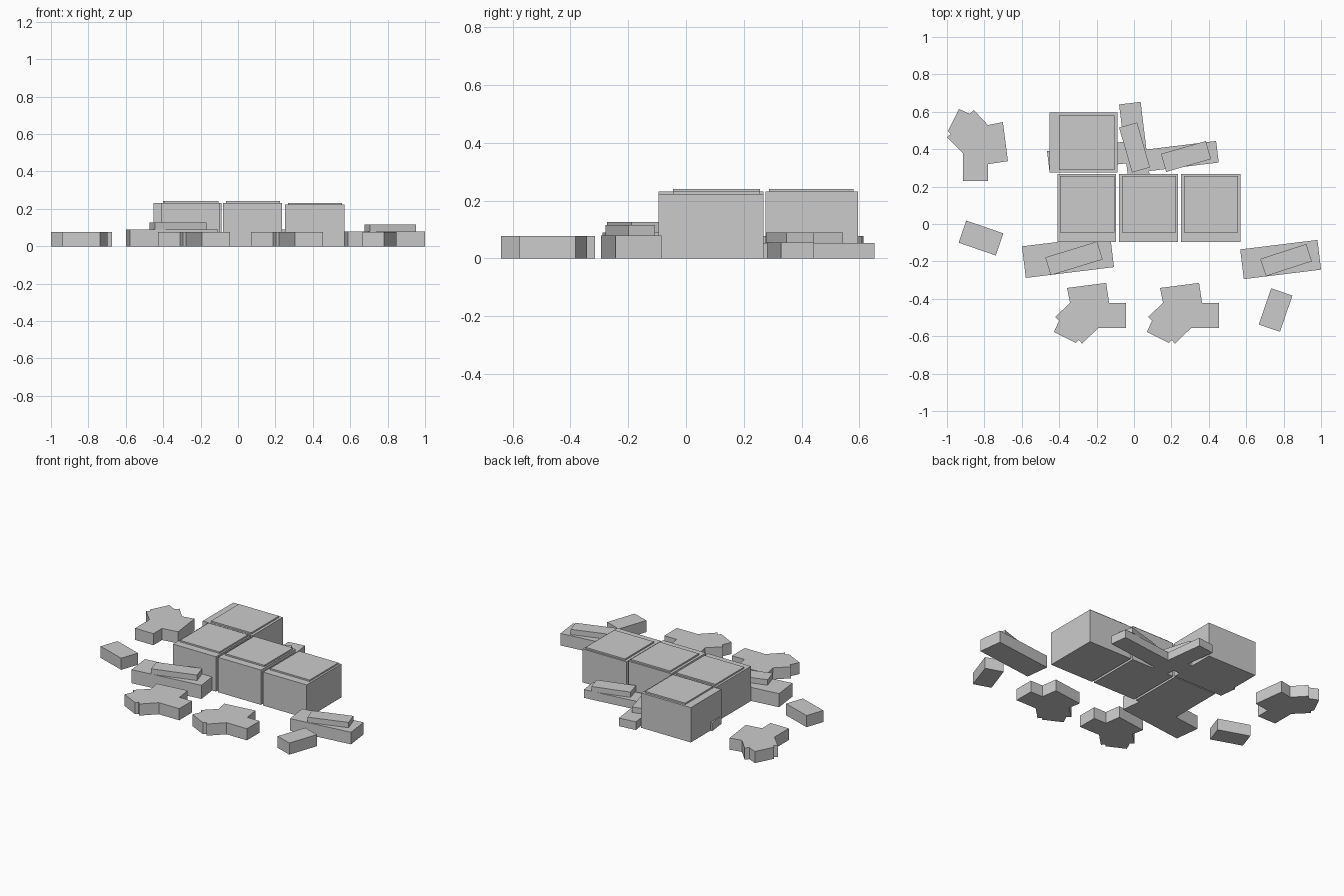
import bpy, bmesh, math
from mathutils import Matrix, Vector

if "Cube" in bpy.data.objects:
    bpy.data.objects.remove(bpy.data.objects["Cube"], do_unlink=True)

stone = bpy.data.materials.new("stone grey")
stone.use_nodes = True
stone.diffuse_color = (0.6, 0.6, 0.6, 1)
stone.node_tree.nodes["Principled BSDF"].inputs["Base Color"].default_value = (0.6, 0.6, 0.6, 1)


def prism(name, outline, centre, angle, z0, z1):
    """Extrude a flat outline from z0 to z1, turned and moved into place."""
    bm = bmesh.new()
    base = bm.faces.new([bm.verts.new((x, y, z0)) for x, y in outline])
    top = bmesh.ops.extrude_face_region(bm, geom=[base])["geom"]
    bmesh.ops.translate(bm, verts=[v for v in top if isinstance(v, bmesh.types.BMVert)],
                        vec=(0, 0, z1 - z0))
    bmesh.ops.recalc_face_normals(bm, faces=bm.faces)
    turn = Matrix.Rotation(math.radians(angle), 4, "Z")
    bm.transform(Matrix.Translation(Vector((*centre, 0))) @ turn)
    mesh = bpy.data.meshes.new(name)
    bm.to_mesh(mesh)
    bm.free()
    mesh.materials.append(stone)
    obj = bpy.data.objects.new(name, mesh)
    bpy.context.collection.objects.link(obj)
    return obj


def slab(name, centre, length, width, angle, z0, z1):
    a, b = length / 2, width / 2
    return prism(name, [(-a, -b), (a, -b), (a, b), (-a, b)], centre, angle, z0, z1)


def block(name, x0, x1, y0, y1, z0, z1):
    return slab(name, ((x0 + x1) / 2, (y0 + y1) / 2), x1 - x0, y1 - y0, 0, z0, z1)


# Row of large blocks, each with a thin raised cap
for name, x0, x1, cap0, cap1, top in (
        ("left", -0.41, -0.095, -0.395, -0.105, 0.231),
        ("middle", -0.08, 0.235, -0.063, 0.225, 0.231),
        ("right", 0.25, 0.57, 0.268, 0.557, 0.222)):
    block("block_" + name, x0, x1, -0.095, 0.268, 0, top)
    block("cap_" + name, cap0, cap1, -0.045, 0.257, top, top + 0.01)

# Large block behind the row
block("block_back", -0.452, -0.088, 0.276, 0.595, 0, 0.231)
block("cap_back", -0.40, -0.105, 0.288, 0.58, 0.231, 0.241)

# Tilted planks lying on the ground, with smaller planks on top
slab("plank_front", (-0.353, -0.175), 0.475, 0.17, 7, 0, 0.09)
slab("small_plank_front", (-0.321, -0.184), 0.29, 0.10, 17, 0.09, 0.126)
slab("plank_side", (0.784, -0.19), 0.416, 0.16, 7, 0, 0.08)
slab("small_plank_side", (0.813, -0.193), 0.258, 0.097, 18, 0.08, 0.115)
slab("plank_back_inner", (-0.252, 0.357), 0.415, 0.116, 7, 0, 0.055)
slab("plank_back_outer", (0.24, 0.361), 0.415, 0.116, 7, 0, 0.055)
slab("small_plank_back_outer", (0.278, 0.361), 0.25, 0.10, 16, 0.055, 0.09)
slab("plank_back_cross", (0.003, 0.44), 0.415, 0.116, 97, 0, 0.054)
slab("small_plank_back_cross", (0.003, 0.409), 0.25, 0.10, 106, 0.054, 0.09)

# Loose bricks
slab("brick_left", (-0.818, -0.075), 0.21, 0.125, -19, 0, 0.077)
slab("brick_right", (0.757, -0.46), 0.205, 0.12, 71, 0, 0.077)

# Jagged rubble pieces sharing one outline
jagged = [(-.123, .139), (-.144 + .02, .139 - .003), (-.107, .059), (-.187, -.016), (-.166, -.037),
          (-.193, -.096), (-.193, -.096), (-.075, -.155), (-.059, -.139), (-.043, -.16),
          (.043, -.075), (.193, -.075), (.193, .059), (.102, .059), (.086, .166)]
jagged = [p for i, p in enumerate(jagged) if i not in (1, 6)]
for name, centre, angle in (("left", (-0.235, -0.481), 0),
                            ("right", (0.262, -0.481), 0),
                            ("back", (-0.84, 0.422), -90)):
    prism("rubble_" + name, jagged, centre, angle, 0, 0.077)
